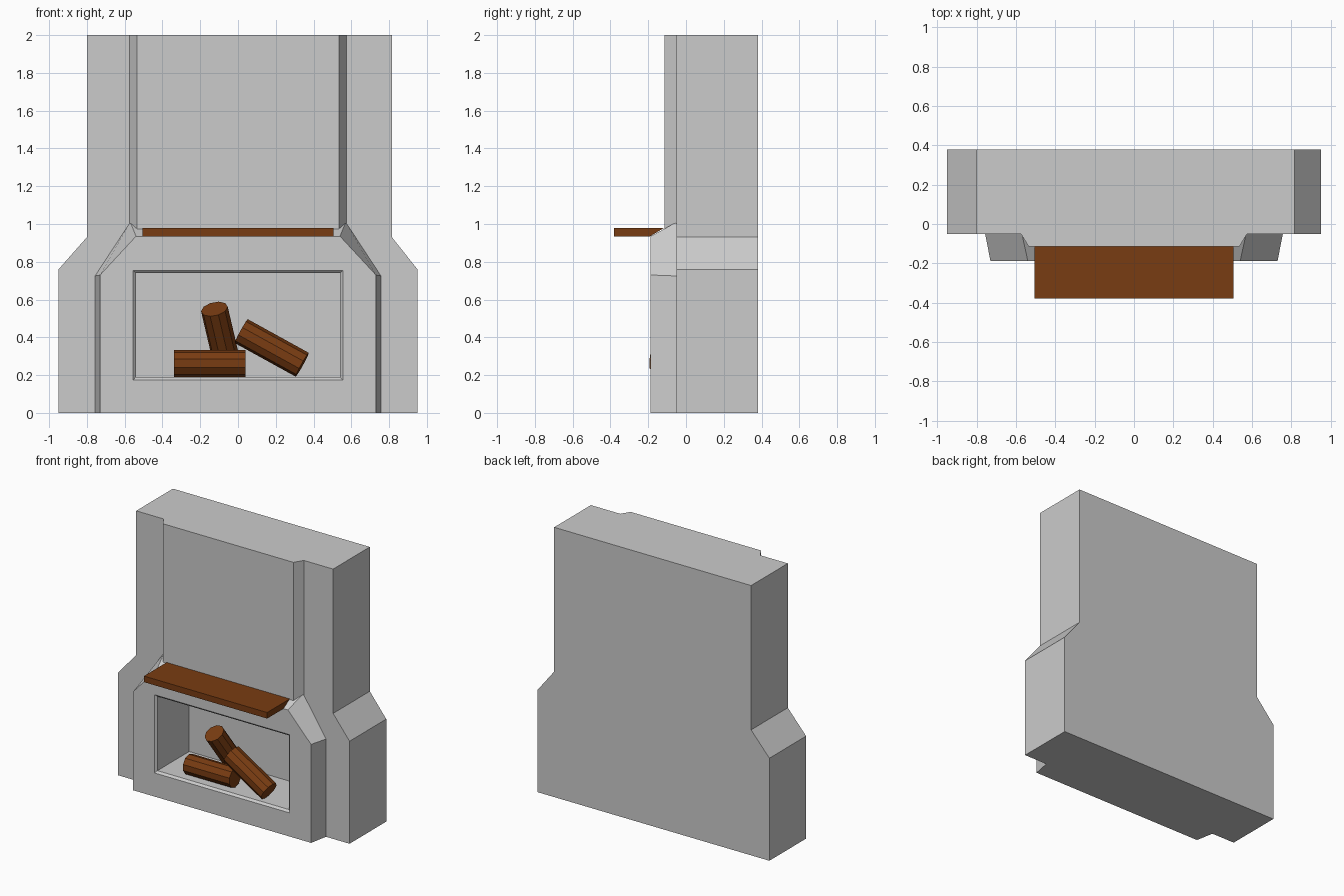
import bpy, bmesh
from mathutils import Vector

if "Cube" in bpy.data.objects:
    bpy.data.objects.remove(bpy.data.objects["Cube"])


def loft(name, rings):
    """Closed solid through rings with equal point counts."""
    bm = bmesh.new()
    vs = [[bm.verts.new(p) for p in r] for r in rings]
    n = len(rings[0])
    bm.faces.new(vs[0])
    bm.faces.new(vs[-1][::-1])
    for a, b in zip(vs, vs[1:]):
        for i in range(n):
            j = (i + 1) % n
            bm.faces.new((a[i], b[i], b[j], a[j]))
    bmesh.ops.recalc_face_normals(bm, faces=bm.faces[:])
    me = bpy.data.meshes.new(name)
    bm.to_mesh(me)
    bm.free()
    ob = bpy.data.objects.new(name, me)
    bpy.context.collection.objects.link(ob)
    return ob


def ring_y(pts, y):
    return [(x, y, z) for x, z in pts]


def mirrored(half):
    """Mirror a right-hand half outline across x = 0."""
    return half + [(-x, z) for x, z in reversed(half)]


def boolean(ob, tool, op):
    m = ob.modifiers.new(op, 'BOOLEAN')
    m.operation, m.object, m.solver = op, tool, 'EXACT'
    bpy.context.view_layer.objects.active = ob
    bpy.ops.object.modifier_apply(modifier=m.name)
    bpy.data.objects.remove(tool, do_unlink=True)


# Main masonry block with shoulders
outline = [(-.95, 0), (.95, 0), (.95, .76), (.815, .93), (.815, 2), (-.80, 2), (-.80, .93), (-.95, .76)]
body = loft("chimney_body", [ring_y(outline, .38), ring_y(outline, -.05)])

# Shallow upper chimney breast
upper = [[(-w, y, z) if s < 0 else (w, y, z)
          for s, w, y in ((-1, .535, -.115), (1, .535, -.115), (1, .575, -.05),
                          (1, .575, .05), (-1, .575, .05), (-1, .575, -.05))]
         for z in (.8, 2)]
boolean(body, loft("upper_breast", upper), 'UNION')

# Lower breast around the hearth, tapered forward
front = mirrored([(.73, 0), (.73, .73), (.54, .935)])
back = mirrored([(.757, 0), (.757, .725), (.57, 1.01)])
lower = loft("lower_breast", [ring_y(front, -.187), ring_y(back, -.05), ring_y(back, .05)])
boolean(body, lower, 'UNION')


# Firebox opening with a chamfered rim
def opening(g, y):
    return ring_y(mirrored([(.54 + g, .19 - g), (.54 + g, .74 + g)]), y)


boolean(body, loft("opening", [opening(.03, -.202), opening(0, -.172), opening(0, .2)]), 'DIFFERENCE')

# Wood parts
wood = bpy.data.materials.new("wood")
wood.diffuse_color = (.19, .045, .006, 1)
wood.use_nodes = True
wood.node_tree.nodes["Principled BSDF"].inputs["Base Color"].default_value = wood.diffuse_color

# Mantel shelf
prof = [(-.38, .935), (-.19, .935), (-.115, .98), (-.38, .98)]
shelf = loft("mantel_shelf", [[(x, y, z) for y, z in prof] for x in (-.505, .505)])
shelf.data.materials.append(wood)

# Three ten-sided logs
logs = [((-.34, -.09, .262), (.04, -.09, .262)),
        ((-.05, .09, .23), (-.125, -.10, .55)),
        ((.017, -.10, .433), (.34, -.125, .255))]
for i, (a, b) in enumerate(logs):
    a, b = Vector(a), Vector(b)
    bpy.ops.mesh.primitive_cylinder_add(vertices=10, radius=.072, depth=(b - a).length, location=(a + b) / 2)
    log = bpy.context.object
    log.name = f"log_{i + 1}"
    log.rotation_euler = (b - a).to_track_quat('Z', 'Y').to_euler()
    log.data.materials.append(wood)
